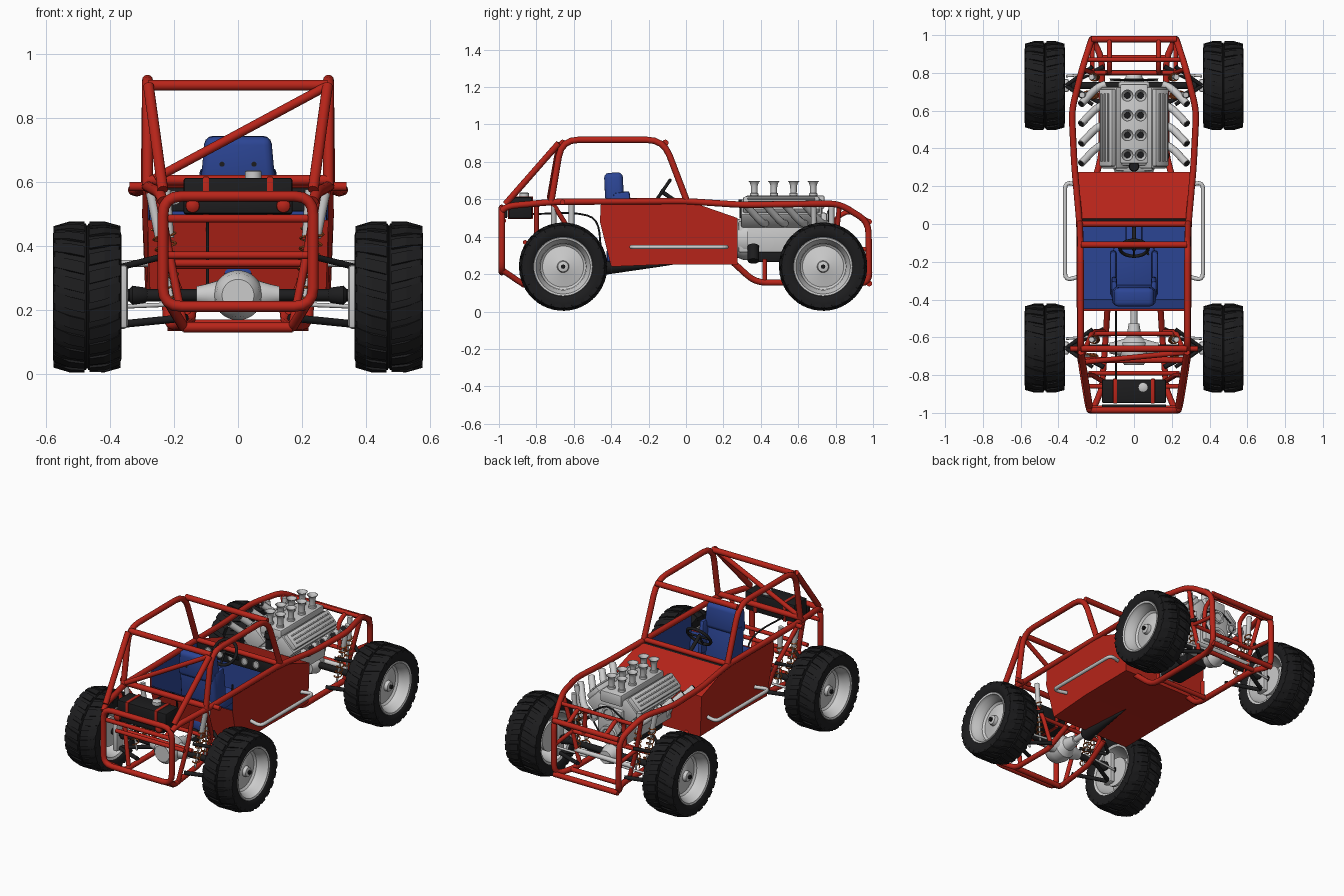
import bpy, bmesh, math
from mathutils import Vector, Matrix, Euler

if "Cube" in bpy.data.objects:
    bpy.data.objects.remove(bpy.data.objects["Cube"])

def mat(name, c):
    m = bpy.data.materials.new(name)
    m.diffuse_color = (*c, 1)
    m.use_nodes = True
    m.node_tree.nodes["Principled BSDF"].inputs["Base Color"].default_value = m.diffuse_color
    return m
RED = mat("red", (0.48, 0.018, 0.01)); BLUE = mat("blue", (0.025, 0.06, 0.3))
DARK = mat("dark", (0.012, 0.012, 0.013)); ORANGE = mat("orange", (0.6, 0.12, 0.02))

def add(name, bm, m=None, smooth=True):
    bmesh.ops.recalc_face_normals(bm, faces=bm.faces)
    me = bpy.data.meshes.new(name)
    bm.to_mesh(me); bm.free()
    ob = bpy.data.objects.new(name, me)
    bpy.context.collection.objects.link(ob)
    if m: me.materials.append(m)
    if smooth:
        bpy.ops.object.select_all(action='DESELECT')
        ob.select_set(True); bpy.context.view_layer.objects.active = ob
        bpy.ops.object.shade_smooth_by_angle(angle=math.radians(35))
    return ob

def fillet(pts, r, closed):
    P = [Vector(p) for p in pts]; out = []; n = len(P)
    for i, p in enumerate(P):
        if r == 0 or (not closed and i in (0, n - 1)):
            out.append(p); continue
        a, b = P[i - 1] - p, P[(i + 1) % n] - p
        a = p + a.normalized() * min(r, a.length * .45); b = p + b.normalized() * min(r, b.length * .45)
        out += [a.lerp(p, t).lerp(p.lerp(b, t), t) for t in (0, .25, .5, .75, 1)]
    return out

def tube(name, pts, r=.017, m=RED, bend=.05, closed=False, mirror=False, res=4):
    for s in ((1, -1) if mirror else (1,)):
        q = fillet([(p[0] * s, p[1], p[2]) for p in pts], bend, closed)
        cu = bpy.data.curves.new(name, 'CURVE'); cu.dimensions = '3D'
        sp = cu.splines.new('POLY'); sp.points.add(len(q) - 1)
        for k, v in zip(sp.points, q): k.co = (*v, 1)
        sp.use_cyclic_u = closed
        cu.bevel_depth = r; cu.bevel_resolution = res; cu.use_fill_caps = True
        tmp = bpy.data.objects.new("tmp", cu); bpy.context.collection.objects.link(tmp)
        bm = bmesh.new()
        bm.from_mesh(bpy.data.meshes.new_from_object(tmp.evaluated_get(bpy.context.evaluated_depsgraph_get())))
        bpy.data.objects.remove(tmp)
        add(name + ("" if s > 0 else "_mirrored"), bm, m)

def box(name, c, size, m=None, rot=(0, 0, 0), bevel=.006, mirror=False, taper=1, seg=2):
    for s in ((1, -1) if mirror else (1,)):
        bm = bmesh.new(); bmesh.ops.create_cube(bm, size=1)
        for v in bm.verts:
            if v.co.z > 0: v.co.x *= taper
            v.co = Vector(a * b for a, b in zip(v.co, size))
        bmesh.ops.bevel(bm, geom=bm.edges[:], offset=bevel, segments=seg, affect='EDGES', profile=.5)
        bm.transform(Matrix.Translation((c[0] * s, c[1], c[2])) @ Euler((rot[0], rot[1] * s, rot[2] * s)).to_matrix().to_4x4())
        add(name + ("" if s > 0 else "_mirrored"), bm, m)

def lathe(name, prof, loc, axis=(0, 0, 1), m=None, n=24):
    # prof: (distance along axis, radius)
    bm = bmesh.new(); rings = []
    for h, r in prof:
        rings.append([bm.verts.new((r * math.cos(2 * math.pi * i / n), r * math.sin(2 * math.pi * i / n), h)) for i in range(n)])
    for a, b in zip(rings, rings[1:]):
        for i in range(n): bm.faces.new((a[i], a[(i + 1) % n], b[(i + 1) % n], b[i]))
    bmesh.ops.remove_doubles(bm, verts=bm.verts, dist=1e-6)
    bm.transform(Matrix.Translation(loc) @ Vector((0, 0, 1)).rotation_difference(Vector(axis)).to_matrix().to_4x4())
    return add(name, bm, m)

def sheet(name, rows, skip, m, sides=True):
    # side profile of (y, z, half width), joined across x; edges in skip stay open
    bm = bmesh.new()
    L = [bm.verts.new((-w, y, z)) for y, z, w in rows]; R = [bm.verts.new((w, y, z)) for y, z, w in rows]
    n = len(rows)
    for i in range(n):
        if i not in skip: bm.faces.new((L[i], L[(i + 1) % n], R[(i + 1) % n], R[i]))
    if sides: bm.faces.new(L); bm.faces.new(R)
    return add(name, bm, m, False)

# wheels: tyre, tread lugs, dished rim, hub
for y, end in ((-.657, "fuel_end"), (.733, "engine_end")):
    for s in (1, -1):
        o, ax = (.472 * s, y, .24), (s, 0, 0)
        lathe("tyre_" + end, [(-.088, .15), (-.1, .165), (-.107, .195), (-.1, .22), (-.08, .227), (-.004, .229), (0, .222), (.004, .229),
              (.08, .227), (.1, .22), (.107, .195), (.1, .165), (.088, .15)], o, ax, DARK, 64)
        bm = bmesh.new()
        for i in range(24):
            for h in (1, -1):
                for (x0, x1, a0, a1, w) in ((.008, .055, 0, .05, .085), (.055, .105, .05, .13, .085)):
                    a = (i + (.5 if h < 0 else 0)) * math.tau / 24
                    V = []
                    for x, t in ((x0, a0), (x1, a1)):
                        for dr in (-.02, .006 if x > .1 else .009):
                            rad = (.216 if x > .1 else .227) + dr
                            for d in (-w, w):
                                g = a + t + d
                                V.append(bm.verts.new((.472 * s + h * x, y + rad * math.sin(g), .24 + rad * math.cos(g))))
                    for f in ((0, 1, 3, 2), (4, 5, 7, 6), (0, 1, 5, 4), (2, 3, 7, 6), (0, 2, 6, 4), (1, 3, 7, 5)):
                        bm.faces.new([V[k] for k in f])
        add("tread_lugs_" + end, bm, DARK, False)
        lathe("rim_" + end, [(-.09, .145), (-.095, .158), (-.09, .16), (.092, .16), (.098, .156), (.095, .146), (.075, .14), (.055, .126), (.03, .122),
              (.02, .11), (.035, .05), (.04, .032), (.06, .028), (.063, .02), (.063, 0)], o, ax, None, 48)
        lathe("rim_barrel_" + end, [(-.09, .145), (.02, .12), (.01, .1), (.01, 0)], o, ax, None, 48)
        lathe("brake_disc_" + end, [(-.06, 0), (-.06, .09), (-.045, .09), (-.045, 0)], o, ax, None, 32)
        lathe("hub_nut_" + end, [(.06, .012), (.075, .012), (.075, 0)], o, ax, DARK, 8)
        box("hub_carrier_" + end, (.362 * s, y, .24), (.035, .07, .2), None, bevel=.012)
        tube("half_shaft_" + end, [(.05 * s, y, .245), (.4 * s, y, .245)], .019, DARK, 0)
        lathe("shaft_boot_" + end, [(0, .02), (.01, .03), (.05, .024), (.06, .015)], (.34 * s, y, .245), (-s, 0, 0), DARK)
        # suspension arms
        for dy in (-.1, .1):
            tube("lower_arm_" + end, [(.16 * s, y + dy, .175), (.36 * s, y, .155)], .012, DARK, 0)
            tube("upper_arm_" + end, [(.22 * s, y + dy, .37), (.36 * s, y, .335)], .01, DARK, 0)
        tube("tie_rod_" + end, [(.12 * s, y + .07, .22), (.36 * s, y + .05, .21)], .007, None, 0)
        # coilover shocks
        for dy in (-.05, .045):
            T, B = Vector((.275 * s, y + dy, .575)), Vector((.2 * s, y + dy, .2))
            T.x -= .0 if dy < 0 else .05 * s
            D = B - T; q = Vector((0, 0, 1)).rotation_difference(D)
            tube("shock_body", [T, T + D * .4], .015, None, 0)
            tube("shock_rod", [T, B], .006, None, 0)
            tube("shock_spring", [T + D * (.32 + .6 * k / 84) + q @ Vector((.02 * math.cos(k * math.tau / 12), .02 * math.sin(k * math.tau / 12), 0))
                 for k in range(85)], .0035, ORANGE, 0, res=1)

# tub with open cockpit, cowl, blue lining
rows = [(-.46, .48, .283), (-.455, .585, .283), (.03, .585, .297), (.275, .5, .3), (.275, .25, .29), (-.1, .252, .285), (-.4, .24, .275)]
sheet("tub_body", rows, {0, 1}, RED)
sheet("cockpit_lining", [(-.45, .48, .278), (-.45, .58, .278), (.0, .58, .29), (.02, .58, .29), (.02, .27, .285), (-.4, .262, .27)], {0, 1, 2}, BLUE)
box("dashboard", (0, .012, .545), (.56, .035, .075), DARK)
for x in (-.2, -.12, -.04, .05, .13):
    lathe("gauge", [(0, .022), (.008, .022), (.008, .018), (.004, .017), (.004, 0)], (x, -.006, .55), (0, -1, 0), None, 16)
box("centre_tunnel", (0, -.2, .3), (.09, .45, .07), BLUE, bevel=.015)
lathe("driveshaft_tunnel", [(0, 0), (.1, .012), (.36, .042), (.37, .035), (.37, 0)], (0, -.07, .25), (0, -1, -.03), DARK)
tube("side_bar", [(.28, .2, .345), (.365, .225, .345), (.365, -.3, .345), (.28, -.275, .345)], .011, None, .04, mirror=True)

# seat and controls
box("seat_base", (0, -.25, .37), (.22, .27, .1), BLUE, (.12, 0, 0), .025, seg=3)
box("seat_back", (0, -.37, .5), (.25, .07, .28), BLUE, (.12, 0, 0), .025, taper=.92, seg=3)
box("seat_headrest", (0, -.385, .665), (.235, .1, .155), BLUE, (.05, 0, 0), .025, taper=.88, seg=3)
box("seat_bolster", (.11, -.26, .42), (.035, .24, .06), BLUE, (.1, 0, 0), .015, mirror=True)
box("seat_side_wing", (.105, -.335, .54), (.03, .09, .2), BLUE, (.12, 0, 0), .013, mirror=True)
for x in (-.05, .05): lathe("harness_hole", [(0, .008), (.004, .008), (.004, 0)], (x, -.432, .655), (0, -1, 0), DARK, 12)
C, d, nrm = Vector((0, -.128, .64)), Vector((0, .566, .824)), Vector((0, .824, -.566))
rim = lambda a, r=.075: C + Vector((1, 0, 0)) * r * math.cos(a) + d * r * math.sin(a)
tube("steering_wheel", [rim(math.tau * k / 32) for k in range(32)], .009, DARK, 0, True)
for a in (0, math.pi, -math.pi / 2): tube("steering_spoke", [C, rim(a)], .006, DARK, 0)
tube("steering_column", [C - nrm * .01, C + nrm * .19], .011, DARK, 0)
tube("gear_lever", [(.07, -.15, .32), (.075, -.16, .47)], .006, DARK, 0)

# roll cage
tube("roof_hoop", [(.283, -.72, .59), (.283, -.665, .918), (.283, -.12, .918), (.287, .005, .59)], bend=.09, mirror=True)
tube("waist_rail", [(.235, -.985, .54), (.245, -.95, .565), (.285, -.7, .587), (.288, 0, .59), (.315, .3, .57), (.33, .6, .575), (.275, .82, .577),
     (.225, .975, .48), (.22, .98, .15), (.17, .88, .155), (.17, .37, .155), (.2, .255, .26)], bend=.06, mirror=True)
tube("back_stay", [(.28, -.68, .9), (.235, -.965, .575)], bend=0, mirror=True)
tube("roof_diagonal", [(.27, -.68, .895), (-.26, -.73, .61)], .014, bend=0)
for w, y, z, r in ((.28, -.66, .902, .017), (.28, -.11, .902, .017), (.285, -.72, .605, .017), (.29, .0, .595, .015), (.235, -.86, .37, .012), (.24, -.79, .345, .012),
                   (.24, -.975, .485, .013), (.17, -.87, .145, .016), (.225, .978, .48, .016), (.22, .98, .15, .016), (.25, .87, .54, .012), (.17, .88, .155, .014),
                   (.17, .45, .155, .014), (.22, .8, .35, .012), (.22, -.58, .34, .012)):
    tube("cage_cross_bar", [(-w, y, z), (w, y, z)], r, bend=0)
tube("bumper_loop", [(.235, -.985, .555), (.235, -.985, .21), (-.235, -.985, .21), (-.235, -.985, .555)], .017, bend=.06, closed=True)
tube("lower_rail", [(.215, -.98, .22), (.17, -.87, .145), (.15, -.6, .16), (.14, -.44, .25)], .016, bend=.03, mirror=True)
tube("fuel_end_upright", [(.25, -.8, .575), (.22, -.8, .4), (.17, -.83, .15)], .013, bend=.03, mirror=True)
tube("hoop_leg", [(.283, -.72, .59), (.22, -.57, .35), (.15, -.57, .165)], .013, bend=.03, mirror=True)
tube("shock_mount_bar", [(.34, -.66, .585), (.24, -.66, .585)], .014, bend=0, mirror=True)
tube("engine_end_upright", [(.27, .82, .57), (.22, .8, .35), (.17, .8, .16)], .013, bend=.03, mirror=True)
tube("engine_end_brace", [(.13, .978, .48), (.13, .87, .54), (.13, .8, .5), (.14, .8, .35)], .013, bend=.03, mirror=True)
tube("engine_end_strut", [(.22, .8, .35), (.22, .978, .33)], .012, bend=0, mirror=True)
tube("engine_side_strut", [(.17, .42, .16), (.17, .42, .28)], .012, bend=0, mirror=True)

# fuel tank, lights, hose
box("fuel_tank", (0, -.885, .555), (.34, .125, .115), DARK, bevel=.008)
box("tank_strap", (.1, -.885, .555), (.02, .132, .122), RED, bevel=.003, mirror=True)
lathe("tank_cap", [(0, .026), (.022, .026), (.026, .02), (.026, 0)], (.048, -.865, .61), n=20)
box("light_panel", (0, -.965, .525), (.34, .02, .05), DARK)
for x in (-.142, .142): lathe("tail_light", [(0, .022), (.012, .021), (.018, .012), (.02, 0)], (x, -.975, .525), (0, -1, 0), RED, 20)
tube("fuel_hose", [(-.095, -.83, .52), (-.095, -.6, .53), (-.095, -.47, .5), (-.095, -.45, .28)], .005, DARK, .08)

# final drive
lathe("differential", [(-.09, 0), (-.09, .05), (-.07, .068), (-.02, .078), (.03, .072), (.06, .04), (.13, .028), (.13, 0)], (0, -.657, .245), (0, 1, 0), None, 32)
lathe("differential_sides", [(-.13, .028), (-.1, .035), (-.05, .05), (.05, .05), (.1, .035), (.13, .028)], (0, -.657, .245), (1, 0, 0))
tube("drive_shaft", [(0, -.56, .245), (0, -.42, .25)], .018, None, 0)

# engine
box("engine_block", (0, .5, .4), (.2, .44, .17), bevel=.012)
box("engine_valley", (0, .52, .51), (.15, .42, .13), bevel=.01)
lathe("bell_housing", [(0, 0), (0, .1), (.04, .115), (.06, .115), (.06, 0)], (0, .27, .39), (0, 1, 0), None, 32)
box("oil_pan", (0, .45, .3), (.15, .24, .07), DARK, bevel=.012)
box("cylinder_head", (.1, .51, .525), (.12, .43, .1), None, (0, math.pi / 4, 0), .008, True)
box("valve_cover", (.135, .51, .565), (.1, .41, .05), None, (0, math.pi / 4, 0), .01, True)
for k in (-.025, 0, .025):
    box("valve_cover_rib", (.155 + k * .707, .51, .585 - k * .707), (.008, .36, .012), None, (0, math.pi / 4, 0), .002, True)
box("intake_manifold", (0, .53, .585), (.145, .42, .07), bevel=.008)
for y in (.365, .47, .575, .68):
    for s in (1, -1):
        lathe("intake_trumpet", [(0, .022), (.02, .022), (.022, .017), (.06, .018), (.078, .024), (.086, .032), (.086, .029), (.07, .017), (.05, .015)],
              (s * .035, y, .612), n=20)
        lathe("trumpet_throat", [(0, .016), (0, 0)], (s * .035, y, .67), m=DARK, n=16)
        # open exhaust stubs sweeping up and out
        A, E = Vector((s * .15, y + .06, .47)), Vector((s * .28, y - .045, .57))
        tube("exhaust_stub", [A, (s * .2, y + .04, .475), E], .02, None, .06)
        t = (E - Vector((s * .2, y + .04, .475))).normalized()
        lathe("exhaust_opening", [(0, .016), (.001, .016), (.001, 0)], E, t, DARK, 16)
lathe("distributor", [(0, .02), (.06, .02), (.07, .028), (.1, .024), (.1, 0)], (0, .305, .5), m=DARK)
box("timing_cover", (0, .735, .43), (.17, .04, .2), bevel=.015)
for x, z, r in ((0, .37, .055), (0, .5, .04), (.1, .46, .03), (-.1, .46, .03)):
    lathe("pulley", [(0, 0), (0, r), (.008, r * .85), (.016, r), (.016, r * .7), (.01, r * .6), (.01, 0)], (x, .755, z), (0, 1, 0))
tube("drive_belt", [(-.055, .763, .36), (-.13, .763, .47), (-.03, .763, .54), (.03, .763, .54), (.13, .763, .47), (.055, .763, .36), (0, .763, .315)], .005, DARK, .03, True)
tube("steering_rack", [(-.2, .8, .24), (.2, .8, .24)], .014, None, 0)
lathe("engine_end_differential", [(-.06, 0), (-.06, .04), (0, .06), (.06, .04), (.06, 0)], (0, .733, .24), (0, 1, 0))
lathe("oil_filter", [(0, 0), (0, .03), (.09, .03), (.09, 0)], (.12, .36, .35), (.5, 0, -1), DARK)
